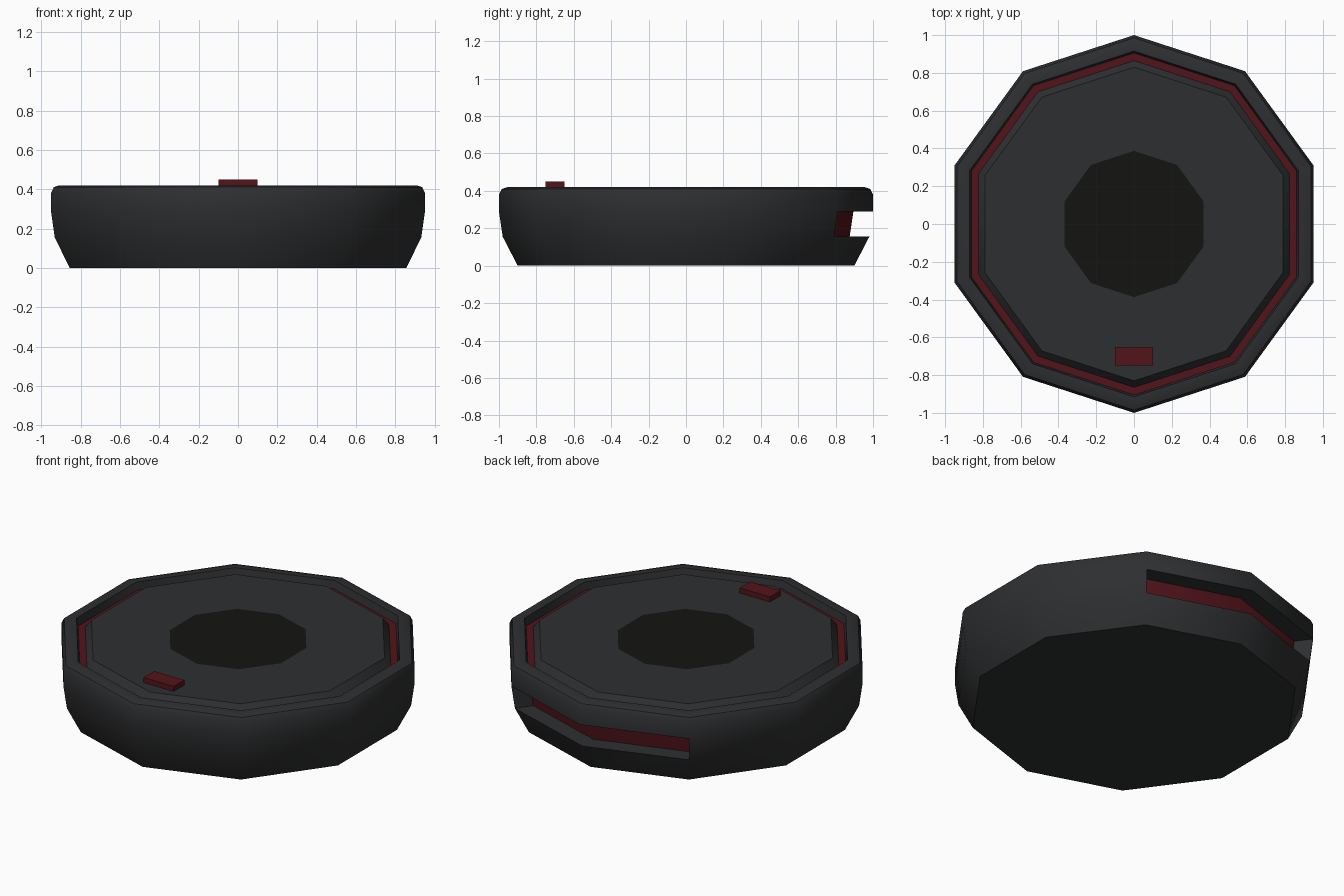
import bpy, bmesh
from math import sin, cos, radians

if "Cube" in bpy.data.objects:
    bpy.data.objects.remove(bpy.data.objects["Cube"])

SIDES = 10
SLOT = (0, SIDES - 1)          # the two wall panels at the back that are open


def material(name, rgb):
    m = bpy.data.materials.new(name)
    m.diffuse_color = (*rgb, 1)
    m.use_nodes = True
    m.node_tree.nodes["Principled BSDF"].inputs["Base Color"].default_value = m.diffuse_color
    return m


dark = material("dark_grey", (0.027, 0.028, 0.03))
red = material("deep_red", (0.085, 0.007, 0.011))
black = material("black", (0.007, 0.007, 0.006))


def point(r, z, k):
    a = radians(90 + 36 * k)
    return (r * cos(a), r * sin(a), z)


def finish(bm, name, mat, smooth):
    bmesh.ops.remove_doubles(bm, verts=bm.verts, dist=1e-5)
    me = bpy.data.meshes.new(name)
    bm.to_mesh(me)
    bm.free()
    ob = bpy.data.objects.new(name, me)
    bpy.context.collection.objects.link(ob)
    me.materials.append(mat)
    if smooth:
        bpy.ops.object.select_all(action='DESELECT')
        ob.select_set(True)
        bpy.context.view_layer.objects.active = ob
        bpy.ops.object.shade_smooth_by_angle(angle=radians(40))
    return ob


def lathe(name, profile, mat, smooth=True, segments=range(SIDES), skip=None, end_cap=None):
    """Ten-sided turning of an (r, z) profile, running upward on the outside."""
    bm = bmesh.new()

    def face(pts):
        bm.faces.new([bm.verts.new(p) for p in pts])

    for k in segments:
        for i, ((r0, z0), (r1, z1)) in enumerate(zip(profile, profile[1:])):
            if i == skip and k in SLOT:
                continue
            pts = [point(r0, z0, k), point(r0, z0, k + 1),
                   point(r1, z1, k + 1), point(r1, z1, k)]
            if r0 == 0:
                pts.pop(1)
            if r1 == 0:
                pts.pop(3)
            face(pts)
    if end_cap:                 # radial walls closing both slot ends
        face([point(r, z, 1) for r, z in end_cap])
        face([point(r, z, -1) for r, z in reversed(end_cap)])
    return finish(bm, name, mat, smooth)


# Outer shell: base, flared wall with the back slot, rounded rim, groove wall
lathe("outer_shell",
      [(0, 0), (0.9, 0), (0.98, 0.155), (1, 0.29), (1, 0.38), (0.985, 0.41),
       (0.955, 0.42), (0.915, 0.42), (0.905, 0.375)],
      dark, skip=2,
      end_cap=[(0.98, 0.155), (0.875, 0.155), (0.895, 0.29), (1, 0.29)])

# Slot floor, ceiling and red backing
slot = (-1, 0)
lathe("slot_floor", [(0.98, 0.155), (0.875, 0.155)], dark, False, slot)
lathe("slot_backing", [(0.875, 0.155), (0.895, 0.29)], red, True, slot)
lathe("slot_ceiling", [(0.895, 0.29), (1, 0.29)], dark, False, slot)

# Top: red groove floor, chamfered deck, black centre pad
lathe("groove_light", [(0.905, 0.375), (0.865, 0.375)], red, False)
lathe("top_deck", [(0.865, 0.375), (0.83, 0.42), (0.387, 0.42)], dark)
lathe("centre_pad", [(0.387, 0.42), (0, 0.42)], black, False)

# Button on the front of the deck
bm = bmesh.new()
bmesh.ops.create_cube(bm, size=1)
for v in bm.verts:
    v.co = (v.co.x * 0.2, v.co.y * 0.1 - 0.7, v.co.z * 0.035 + 0.4325)
finish(bm, "button", red, False)
